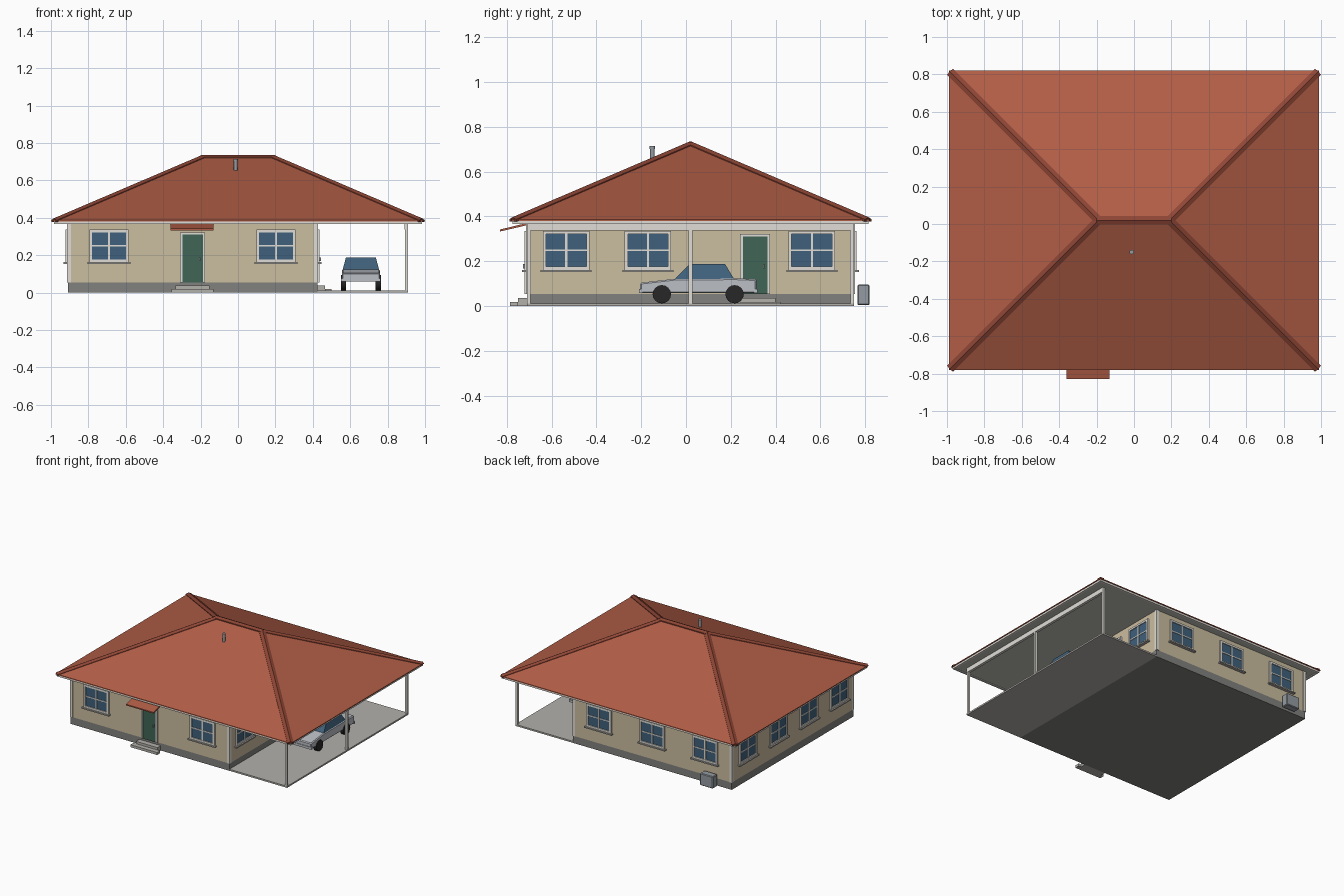
import bpy, bmesh
from math import pi
from mathutils import Matrix, Vector

if "Cube" in bpy.data.objects:
    bpy.data.objects.remove(bpy.data.objects["Cube"])


def material(name, r, g, b):
    m = bpy.data.materials.new(name)
    m.diffuse_color = (r, g, b, 1)
    m.use_nodes = True
    m.node_tree.nodes["Principled BSDF"].inputs["Base Color"].default_value = m.diffuse_color
    return m


WALL = material("wall_cream", 0.60, 0.51, 0.35)
ROOF = material("roof_tile", 0.44, 0.11, 0.06)
CAP = material("ridge_tile", 0.27, 0.06, 0.035)
TRIM = material("trim_white", 0.75, 0.73, 0.68)
GLASS = material("glass_blue", 0.05, 0.12, 0.20)
DOOR = material("door_green", 0.05, 0.13, 0.09)
STONE = material("plinth_grey", 0.22, 0.22, 0.21)
SLAB = material("concrete", 0.45, 0.44, 0.41)
SOFFIT = material("soffit_grey", 0.55, 0.54, 0.50)
SILVER = material("car_silver", 0.50, 0.52, 0.56)
RUBBER = material("rubber", 0.02, 0.02, 0.02)
METAL = material("metal", 0.30, 0.33, 0.36)


def finish(name, bm, mat, M=Matrix()):
    bm.transform(M)
    bmesh.ops.recalc_face_normals(bm, faces=bm.faces)
    me = bpy.data.meshes.new(name)
    bm.to_mesh(me)
    bm.free()
    ob = bpy.data.objects.new(name, me)
    me.materials.append(mat)
    bpy.context.collection.objects.link(ob)
    return ob


def boxes(name, mat, *specs, M=Matrix()):
    """Each spec is x0, x1, y0, y1, z0, z1."""
    bm = bmesh.new()
    for x0, x1, y0, y1, z0, z1 in specs:
        T = Matrix.Translation(((x0 + x1) / 2, (y0 + y1) / 2, (z0 + z1) / 2))
        S = Matrix.Diagonal((x1 - x0, y1 - y0, z1 - z0, 1))
        bmesh.ops.create_cube(bm, size=1, matrix=T @ S)
    return finish(name, bm, mat, M)


def prism(name, mat, profile, length, M=Matrix()):
    """Profile in local y/z, extruded along local x from 0."""
    bm = bmesh.new()
    f = bm.faces.new([bm.verts.new((0, y, z)) for y, z in profile])
    g = bmesh.ops.extrude_face_region(bm, geom=[f])["geom"]
    bmesh.ops.translate(bm, vec=(length, 0, 0),
                        verts=[v for v in g if isinstance(v, bmesh.types.BMVert)])
    return finish(name, bm, mat, M)


def hull(name, mat, points):
    bm = bmesh.new()
    for p in points:
        bm.verts.new(p)
    bmesh.ops.convex_hull(bm, input=bm.verts)
    bmesh.ops.dissolve_limit(bm, angle_limit=0.01, verts=bm.verts, edges=bm.edges)
    return finish(name, bm, mat)


def cylinder(name, mat, r, depth, M, sides=16):
    bm = bmesh.new()
    bmesh.ops.create_cone(bm, cap_ends=True, segments=sides, radius1=r, radius2=r, depth=depth)
    ob = finish(name, bm, mat, M)
    bpy.context.view_layer.objects.active = ob
    bpy.ops.object.select_all(action='DESELECT')
    ob.select_set(True)
    bpy.ops.object.shade_smooth_by_angle(angle=0.7)
    return ob


# House body and carport floor
X0, X1, Y0, Y1, YC = -0.91, 0.425, -0.71, 0.75, 0.02
boxes("plinth", STONE, (X0, X1, Y0, Y1, 0, 0.055))
boxes("walls", WALL, (X0, X1, Y0, Y1, 0.055, 0.375))
boxes("carport_slab", SLAB, (X1, 0.91, Y0, Y1, 0, 0.012))
t, e = 0.018, 0.004
boxes("corner_trim", TRIM, *[(x0, x1, y0, y1, 0.055, 0.372)
      for x0, x1 in ((X0 - e, X0 + t), (X1 - t, X1 + e))
      for y0, y1 in ((Y0 - e, Y0 + t), (Y1 - t, Y1 + e))])

# Carport posts and beam
boxes("carport_posts", TRIM, *[(0.892, 0.908, y - 0.008, y + 0.008, 0.012, 0.345)
                               for y in (Y0 + 0.008, YC, Y1 - 0.008)])
boxes("carport_beam", TRIM, (0.89, 0.91, Y0, Y1, 0.338, 0.372))

# Hip roof, soffit, fascia
EX, EY, EZ, RX, RZ = 0.99, 0.80, 0.387, 0.19, 0.728
base = [(sx * EX, YC + sy * EY) for sx in (-1, 1) for sy in (-1, 1)]
hull("roof", ROOF, [(x, y, z) for x, y in base for z in (EZ - 0.006, EZ)]
     + [(-RX, YC, RZ), (RX, YC, RZ)])
FX, FY, w = 0.984, 0.794, 0.014
boxes("soffit", SOFFIT, (-FX + w, FX - w, YC - FY + w, YC + FY - w, 0.372, 0.381))
boxes("fascia", TRIM,
      *[(-FX, FX, YC + a, YC + a + w, 0.367, 0.382) for a in (-FY, FY - w)],
      *[(a, a + w, YC - FY + w, YC + FY - w, 0.367, 0.382) for a in (-FX, FX - w)])

# Ridge and hip caps
CAP_PROFILE = [(-0.022, -0.012), (-0.022, -0.002), (0, 0.008), (0.022, -0.002), (0.022, -0.012)]


def cap(name, a, b):
    a, b = Vector(a), Vector(b)
    d = (b - a).normalized()
    side = Vector((0, 0, 1)).cross(d).normalized()
    M = Matrix((d, side, d.cross(side))).transposed().to_4x4()
    prism(name, CAP, CAP_PROFILE, (b - a).length, Matrix.Translation(a) @ M)


cap("ridge_cap", (-RX - 0.01, YC, RZ), (RX + 0.01, YC, RZ))
for sx in (-1, 1):
    for sy in (-1, 1):
        cap("hip_cap", (sx * 0.984, YC + sy * 0.794, EZ + 0.002), (sx * RX, YC, RZ))

# Vent pipe
cylinder("vent_pipe", METAL, 0.010, 0.10, Matrix.Translation((-0.013, -0.15, 0.662)))
cylinder("vent_rim", METAL, 0.012, 0.012, Matrix.Translation((-0.013, -0.15, 0.708)))


# Openings: local x runs along the wall, local -y points outward
def on_wall(x, y, turn):
    return Matrix.Translation((x, y, 0)) @ Matrix.Rotation(turn * pi / 2, 4, 'Z')


def window(M):
    h, b, z0, z1 = 0.104, 0.014, 0.162, 0.336
    zm = (z0 + z1) / 2
    boxes("window_glass", GLASS, (-h + b, h - b, -0.005, 0.002, z0 + b, z1 - b), M=M)
    boxes("window_frame", TRIM,
          (-h, -h + b, -0.012, 0.002, z0, z1), (h - b, h, -0.012, 0.002, z0, z1),
          (-h + b, h - b, -0.012, 0.002, z0, z0 + b), (-h + b, h - b, -0.012, 0.002, z1 - b, z1),
          (-0.005, 0.005, -0.010, 0.002, z0 + b, z1 - b),
          (-h + b, h - b, -0.009, 0.002, zm - 0.004, zm + 0.004), M=M)
    boxes("window_sill", SLAB, (-h - 0.010, h + 0.010, -0.022, 0.002, z0 - 0.009, z0), M=M)


def door(M):
    boxes("door_frame", TRIM, (-0.067, -0.055, -0.012, 0.002, 0.055, 0.322),
          (0.055, 0.067, -0.012, 0.002, 0.055, 0.322),
          (-0.055, 0.055, -0.012, 0.002, 0.310, 0.322), M=M)
    boxes("door_leaf", DOOR, (-0.055, 0.055, -0.008, 0.002, 0.055, 0.310), M=M)
    boxes("door_handle", METAL, (0.034, 0.042, -0.018, -0.007, 0.168, 0.188), M=M)
    boxes("door_steps", SLAB, (-0.09, 0.09, -0.040, 0, 0, 0.037),
          (-0.112, 0.112, -0.075, -0.040, 0, 0.019), M=M)


for x in (-0.69, 0.203):
    window(on_wall(x, Y0, 0))
for y in (-0.535, -0.17, 0.562):
    window(on_wall(X1, y, 1))
for x in (-0.69, -0.245, 0.203):
    window(on_wall(x, Y1, 2))
for y in (-0.535, -0.17, 0.195, 0.562):
    window(on_wall(X0, y, 3))
door(on_wall(-0.243, Y0, 0))
door(on_wall(X1, 0.309, 1))

# Canopy over the front door
prism("door_canopy", ROOF, [(-0.83, 0.333), (-0.83, 0.342), (Y0, 0.371), (Y0, 0.361)], 0.23,
      Matrix.Translation((-0.36, 0, 0)))

# Air conditioner behind the house
ac = boxes("air_conditioner", METAL, (-0.80, -0.69, 0.765, 0.82, 0.004, 0.096))
ac.modifiers.new("Bevel", 'BEVEL').width = 0.005

# Parked car
CX = 0.657
body = prism("car_body", SILVER, [(-0.205, 0.058), (-0.205, 0.104), (-0.05, 0.122),
                                  (0.22, 0.124), (0.315, 0.120), (0.315, 0.058)], 0.204,
             Matrix.Translation((CX - 0.102, 0, 0)))
body.modifiers.new("Bevel", 'BEVEL').width = 0.006
boxes("car_bumpers", SILVER, *[(CX - 0.106, CX + 0.106, y, y + 0.015, 0.058, 0.076)
                               for y in (-0.209, 0.304)])
hull("car_cabin", GLASS, [(CX + s * hw, y, z) for s in (-1, 1) for hw, y, z in
                          ((0.098, -0.05, 0.120), (0.098, 0.215, 0.120),
                           (0.080, 0.015, 0.187), (0.080, 0.175, 0.187))])
for s in (-1, 1):
    for y in (-0.108, 0.217):
        cylinder("car_wheel", RUBBER, 0.041, 0.028, Matrix.Translation((CX + s * 0.093, y, 0.053))
                 @ Matrix.Rotation(pi / 2, 4, 'Y'))
